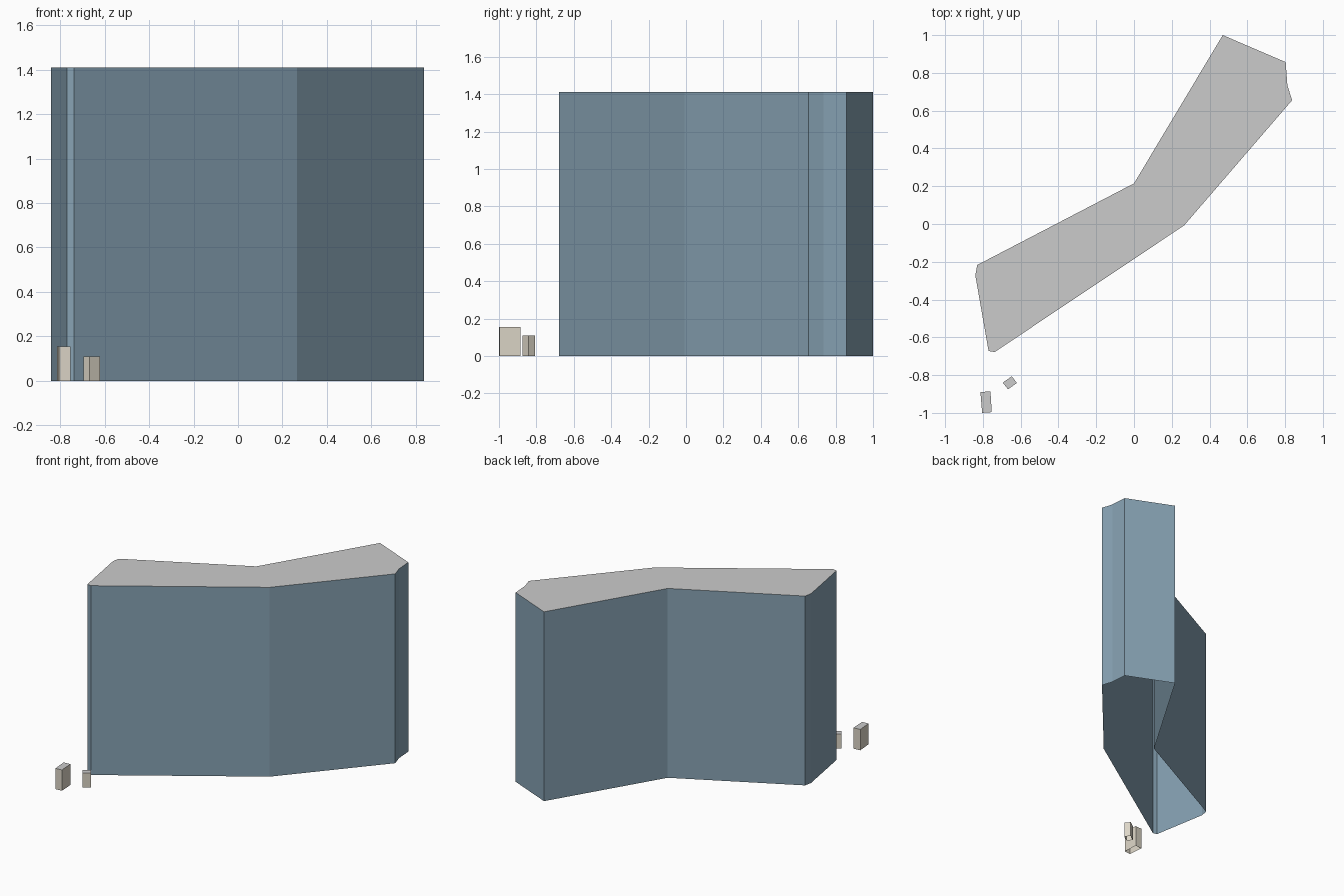
import bpy

if "Cube" in bpy.data.objects:
    bpy.data.objects.remove(bpy.data.objects["Cube"])


def material(name, rgb):
    m = bpy.data.materials.new(name)
    m.diffuse_color = (*rgb, 1)
    m.use_nodes = True
    m.node_tree.nodes["Principled BSDF"].inputs["Base Color"].default_value = m.diffuse_color
    return m


def add_mesh(name, verts, faces, mat=None):
    me = bpy.data.meshes.new(name)
    me.from_pydata(verts, [], faces)
    ob = bpy.data.objects.new(name, me)
    bpy.context.collection.objects.link(ob)
    if mat:
        me.materials.append(mat)


def building(name, outline, height, wall_mat):
    # outline runs anticlockwise; open underneath
    n = len(outline)
    ground = [(x, y, 0) for x, y in outline]
    top = [(x, y, height) for x, y in outline]
    sides = [(i, (i + 1) % n, n + (i + 1) % n, n + i) for i in range(n)]
    add_mesh(name + "_walls", ground + top, sides, wall_mat)
    add_mesh(name + "_roof", top, [tuple(range(n))])


blue = material("blue_wall", (0.24, 0.36, 0.45))
cream = material("cream_wall", (0.72, 0.67, 0.57))

# large bent block
building("main_block", [
    (0.47, 1.0), (0.0, 0.215), (-0.83, -0.217), (-0.84, -0.272),
    (-0.77, -0.672), (-0.738, -0.678), (0.265, -0.008), (0.837, 0.655),
    (0.812, 0.735), (0.803, 0.857)], 1.41, blue)

# two small outbuildings
building("tall_hut", [
    (-0.813, -0.89), (-0.804, -1.0), (-0.753, -0.996), (-0.76, -0.886)],
    0.155, cream)
building("low_hut", [
    (-0.695, -0.84), (-0.667, -0.875), (-0.62, -0.842), (-0.647, -0.806)],
    0.11, cream)
